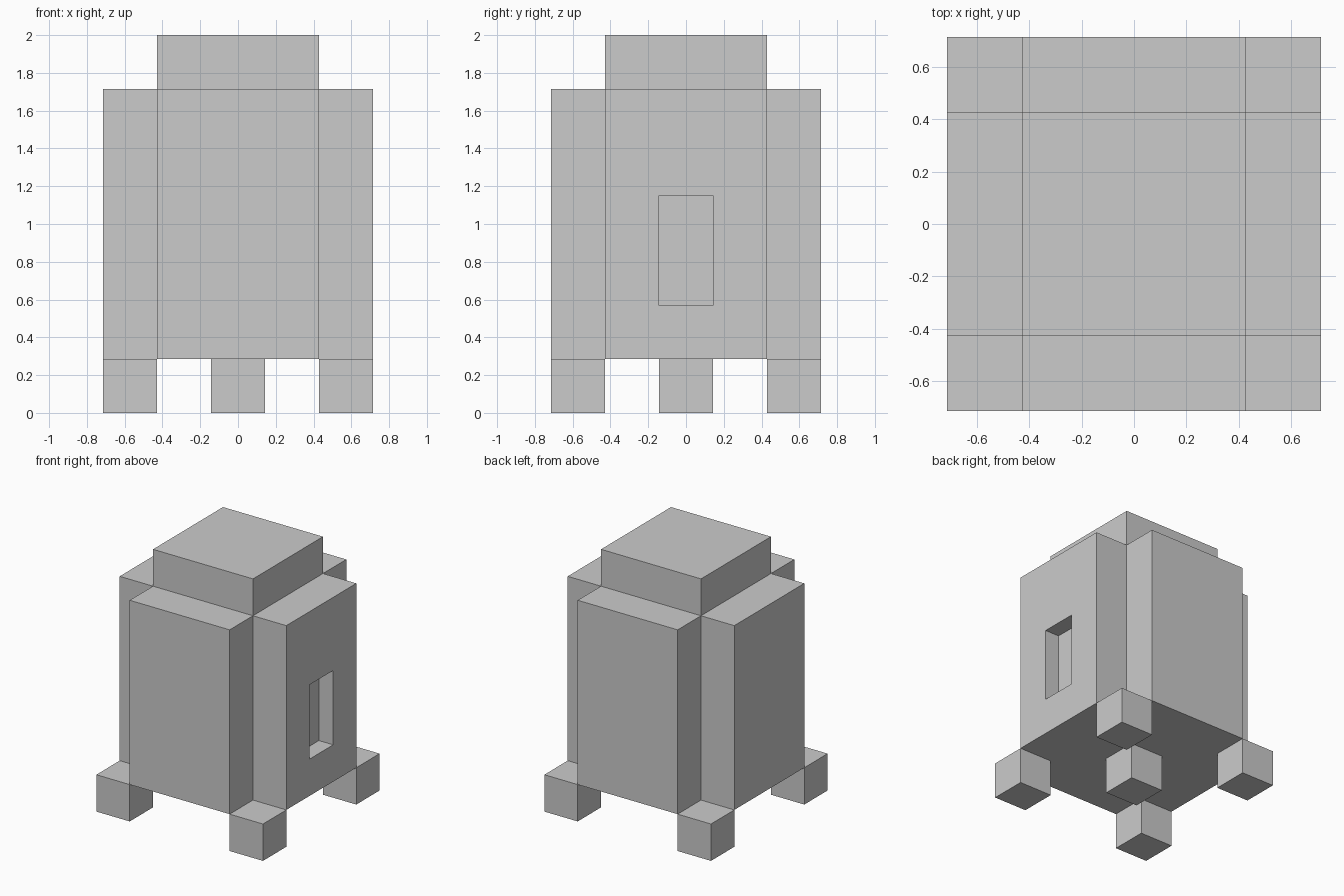
import bpy, bmesh

if "Cube" in bpy.data.objects:
    bpy.data.objects.remove(bpy.data.objects["Cube"])

U = 2 / 7              # one block
IN, OUT = 1.5 * U, 2.5 * U


def add_object(name, bm):
    mesh = bpy.data.meshes.new(name)
    bmesh.ops.recalc_face_normals(bm, faces=bm.faces)
    bm.to_mesh(mesh)
    bm.free()
    obj = bpy.data.objects.new(name, mesh)
    bpy.context.collection.objects.link(obj)
    return obj


def box(name, lo, hi):
    bm = bmesh.new()
    bmesh.ops.create_cube(bm, size=1)
    for v in bm.verts:
        v.co = [a + (c + 0.5) * (b - a) for a, b, c in zip(lo, hi, v.co)]
    return add_object(name, bm)


# Body: plus-shaped outline pulled upwards
quarter = [(OUT, -IN), (OUT, IN), (IN, IN)]
outline = []
for _ in range(4):
    outline += quarter
    quarter = [(-y, x) for x, y in quarter]
bm = bmesh.new()
base = bm.faces.new([bm.verts.new((x, y, U)) for x, y in outline])
top = bmesh.ops.extrude_face_region(bm, geom=[base], use_keep_orig=True)
bmesh.ops.translate(bm, vec=(0, 0, 5 * U),
                    verts=[g for g in top["geom"] if isinstance(g, bmesh.types.BMVert)])
body = add_object("body", bm)

# Recessed window on the right side
cutter = box("window_cutter", (OUT - 0.123, -0.146, 0.571), (OUT + 0.2, 0.146, 1.147))
cutter.hide_render = True
cutter.hide_set(True)
cut = body.modifiers.new("window", "BOOLEAN")
cut.operation = "DIFFERENCE"
cut.solver = "EXACT"
cut.object = cutter

# Raised top block
box("top_block", (-IN, -IN, 6 * U), (IN, IN, 7 * U))

# Four corner feet and one centre foot
feet = [("center_foot", 0, 0), ("front_left_foot", -1, -1), ("front_right_foot", 1, -1),
        ("back_left_foot", -1, 1), ("back_right_foot", 1, 1)]
for name, sx, sy in feet:
    x, y = sx * 2 * U, sy * 2 * U
    box(name, (x - U / 2, y - U / 2, 0), (x + U / 2, y + U / 2, U))
